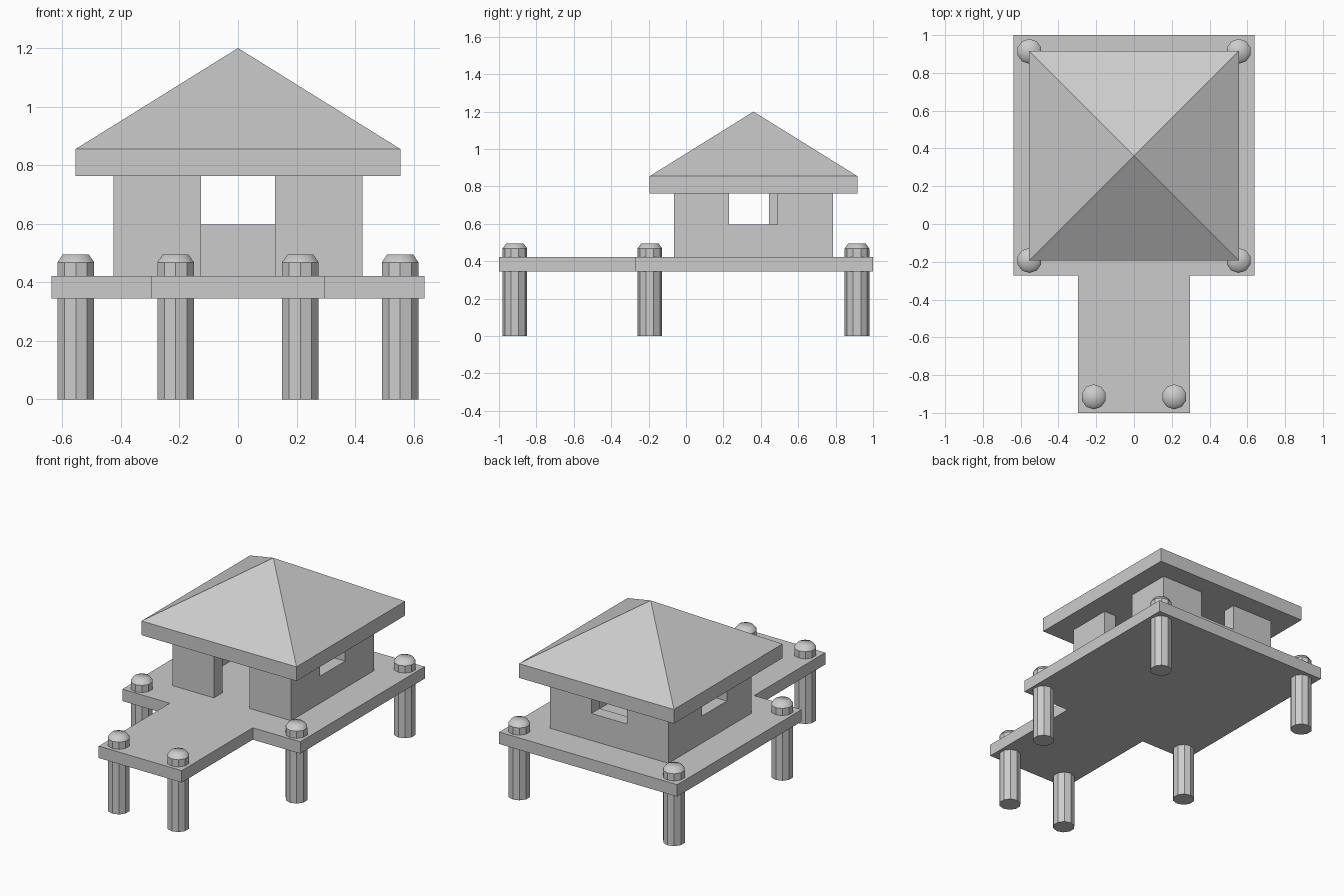
import bpy, bmesh
from math import sin, cos, pi

if "Cube" in bpy.data.objects:
    bpy.data.objects.remove(bpy.data.objects["Cube"])

CY = 0.361            # centre of the house in y
DECK_LO, DECK_HI = 0.345, 0.422
EAVE_LO, EAVE_HI, APEX = 0.763, 0.855, 1.2


def finish(name, bm):
    bmesh.ops.recalc_face_normals(bm, faces=bm.faces)
    me = bpy.data.meshes.new(name)
    bm.to_mesh(me)
    bm.free()
    ob = bpy.data.objects.new(name, me)
    bpy.context.collection.objects.link(ob)
    return ob


def extrude_outline(name, pts, z0, z1):
    bm = bmesh.new()
    face = bm.faces.new([bm.verts.new((x, y, z0)) for x, y in pts])
    ext = bmesh.ops.extrude_face_region(bm, geom=[face])
    moved = [g for g in ext["geom"] if isinstance(g, bmesh.types.BMVert)]
    bmesh.ops.translate(bm, verts=moved, vec=(0, 0, z1 - z0))
    return finish(name, bm)


def box(name, x0, x1, y0, y1, z0, z1):
    return extrude_outline(name, [(x0, y0), (x1, y0), (x1, y1), (x0, y1)], z0, z1)


# T-shaped deck with the jetty at the front
half = [(0.297, -1.0), (0.297, -0.273), (0.637, -0.273), (0.637, 1.0)]
extrude_outline("deck", half + [(-x, y) for x, y in reversed(half)], DECK_LO, DECK_HI)


# Posts: faceted shaft with a softly shaded domed cap
def post(name, px, py, sides=10):
    bm = bmesh.new()
    rings = []
    for r, z in [(0.066, 0), (0.066, 0.468), (0.047, 0.494)]:
        rings.append([bm.verts.new((px + r * sin(2 * pi * i / sides),
                                    py + r * cos(2 * pi * i / sides), z))
                      for i in range(sides)])
    for lo, hi in zip(rings, rings[1:]):
        for i in range(sides):
            j = (i + 1) % sides
            f = bm.faces.new((lo[i], lo[j], hi[j], hi[i]))
            f.smooth = lo is rings[1]
    bm.faces.new(rings[0])
    bm.faces.new(rings[-1]).smooth = True
    finish(name, bm)


for side, s in (("left", -1), ("right", 1)):
    post(f"jetty_post_{side}", s * 0.213, -0.915)
    post(f"front_post_{side}", s * 0.554, -0.193)
    post(f"back_post_{side}", s * 0.554, 0.914)

# Hollow hut walls with a doorway and three windows cut out
W, T, O = 0.425, 0.085, 0.127
walls = box("hut_walls", -W, W, CY - W, CY + W, DECK_HI, EAVE_LO)
cutters = [
    box("room_cutter", -W + T, W - T, CY - W + T, CY + W - T, 0.3, 0.9),
    box("door_cutter", -O, O, CY - W - 0.1, CY, 0.3, 0.9),
    box("back_window_cutter", -O, O, CY, CY + W + 0.1, 0.597, 0.9),
    box("right_window_cutter", 0, W + 0.1, 0.231, 0.488, 0.597, 0.9),
    box("left_window_cutter", -W - 0.1, 0, 0.19, 0.445, 0.597, 0.9),
]
for c in cutters:
    m = walls.modifiers.new(c.name, "BOOLEAN")
    m.operation, m.solver, m.object = "DIFFERENCE", "EXACT", c
    c.hide_render = True
    c.hide_set(True)

# Pyramid roof with a deep eave
E = 0.555
roof = box("roof", -E, E, CY - E, CY + E, EAVE_LO, EAVE_HI)
bm = bmesh.new()
bm.from_mesh(roof.data)
top = [f for f in bm.faces if f.calc_center_median().z > EAVE_HI - 0.001]
tip = bmesh.ops.poke(bm, faces=top)["verts"][0]
tip.co.z = APEX
bm.to_mesh(roof.data)
bm.free()
